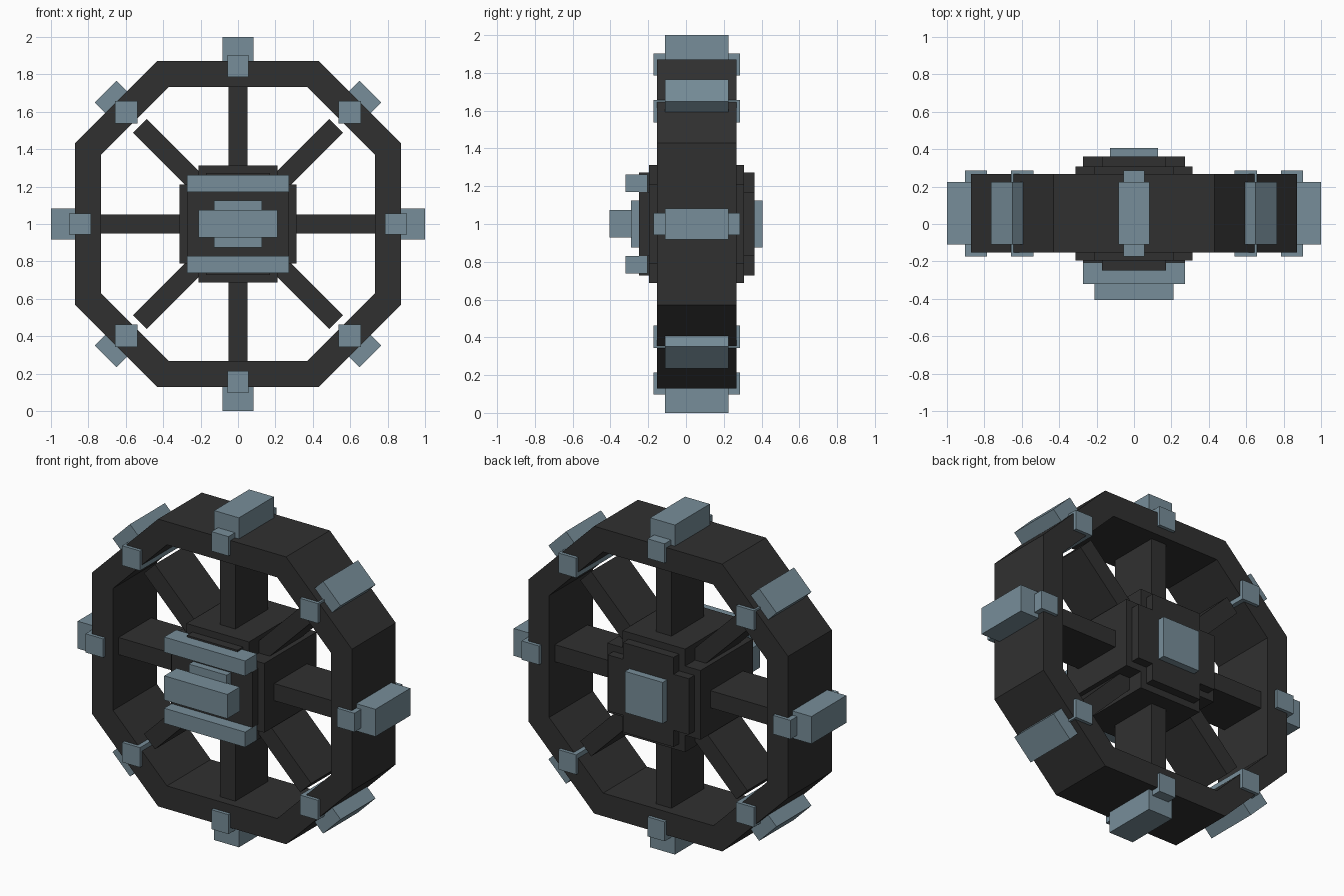
import bpy, bmesh, math
from mathutils import Matrix, Vector

cube = bpy.data.objects.get("Cube")
if cube:
    bpy.data.objects.remove(cube, do_unlink=True)


def make_material(name, rgb):
    mat = bpy.data.materials.new(name)
    mat.use_nodes = True
    mat.diffuse_color = (*rgb, 1)
    bsdf = next(n for n in mat.node_tree.nodes if n.type == 'BSDF_PRINCIPLED')
    bsdf.inputs["Base Color"].default_value = (*rgb, 1)
    return mat


DARK = make_material("charcoal", (0.03, 0.03, 0.03))
BLUE = make_material("blue grey", (0.185, 0.27, 0.32))
CENTRE = Vector((0, 0, 1))      # wheel axis height


def finish(bm, name, mat):
    bmesh.ops.recalc_face_normals(bm, faces=bm.faces)
    mesh = bpy.data.meshes.new(name)
    bm.to_mesh(mesh)
    bm.free()
    mesh.materials.append(mat)
    obj = bpy.data.objects.new(name, mesh)
    obj.location = CENTRE
    bpy.context.collection.objects.link(obj)
    return obj


def box(name, mat, x, y, z, angle=0):
    """Box from (min, max) ranges about the axis, turned about y by angle."""
    bm = bmesh.new()
    bmesh.ops.create_cube(bm, size=1)
    size = [r[1] - r[0] for r in (x, y, z)]
    mid = [(r[0] + r[1]) / 2 for r in (x, y, z)]
    bm.transform(Matrix.Rotation(angle, 4, 'Y') @ Matrix.Translation(mid)
                 @ Matrix.Diagonal((*size, 1)))
    return finish(bm, name, mat)


def cross_block(name, mat, long, short, y0, y1):
    """Plus-shaped block: a square with notched corners, extruded along y."""
    quarter = [(long, -short), (long, short), (short, short)]
    bm = bmesh.new()
    verts = []
    for k in range(4):
        c, s = round(math.cos(k * math.pi / 2)), round(math.sin(k * math.pi / 2))
        verts += [bm.verts.new((c * x - s * z, y0, s * x + c * z)) for x, z in quarter]
    face = bm.faces.new(verts)
    out = bmesh.ops.extrude_face_region(bm, geom=[face])["geom"]
    moved = [g for g in out if isinstance(g, bmesh.types.BMVert)]
    bmesh.ops.translate(bm, verts=moved, vec=(0, y1 - y0, 0))
    return finish(bm, name, mat)


# Octagonal rim
def octagon(h, c):
    return [(c, h), (h, c), (h, -c), (c, -h), (-c, -h), (-h, -c), (-h, c), (-c, h)]


bm = bmesh.new()
loops = [[bm.verts.new((x, y, z)) for x, z in octagon(h, c)]
         for h, c, y in ((0.872, 0.43, -0.153), (0.872, 0.43, 0.267),
                         (0.732, 0.37, 0.267), (0.732, 0.37, -0.153))]
for j in range(4):
    a, b = loops[j], loops[(j + 1) % 4]
    for i in range(8):
        n = (i + 1) % 8
        bm.faces.new((a[i], a[n], b[n], b[i]))
finish(bm, "rim", DARK)

# Spokes, outer pads and the clips that pass through the rim
for i in range(8):
    angle = i * math.pi / 4
    box(f"spoke_{i + 1}", DARK, (-0.052, 0.052), (-0.1, 0.213), (0.1, 0.742), angle)
    box(f"rim_pad_{i + 1}", BLUE, (-0.083, 0.083), (-0.11, 0.225), (0.83, 1.0), angle)
    if i % 2 == 0:
        box(f"rim_clip_{i + 1}", BLUE, (-0.057, 0.057), (-0.173, 0.287), (0.785, 0.903), angle)
    else:
        cx = math.copysign(0.597, math.sin(angle))
        cz = math.copysign(0.597, math.cos(angle))
        box(f"rim_clip_{i + 1}", BLUE, (cx - 0.06, cx + 0.06), (-0.173, 0.287),
            (cz - 0.06, cz + 0.06))

# Hub: two stacked plus-shaped blocks
cross_block("hub_body", DARK, 0.313, 0.21, -0.195, 0.308)
cross_block("hub_core", DARK, 0.272, 0.17, -0.248, 0.362)

# Hub fittings
box("hub_axle_plate", BLUE, (-0.127, 0.127), (-0.29, 0.405), (-0.125, 0.125))
box("hub_front_bar", BLUE, (-0.212, 0.212), (-0.405, -0.285), (-0.072, 0.075))
box("hub_upper_bar", BLUE, (-0.272, 0.272), (-0.32, -0.205), (0.17, 0.262))
box("hub_lower_bar", BLUE, (-0.272, 0.272), (-0.32, -0.205), (-0.262, -0.17))
